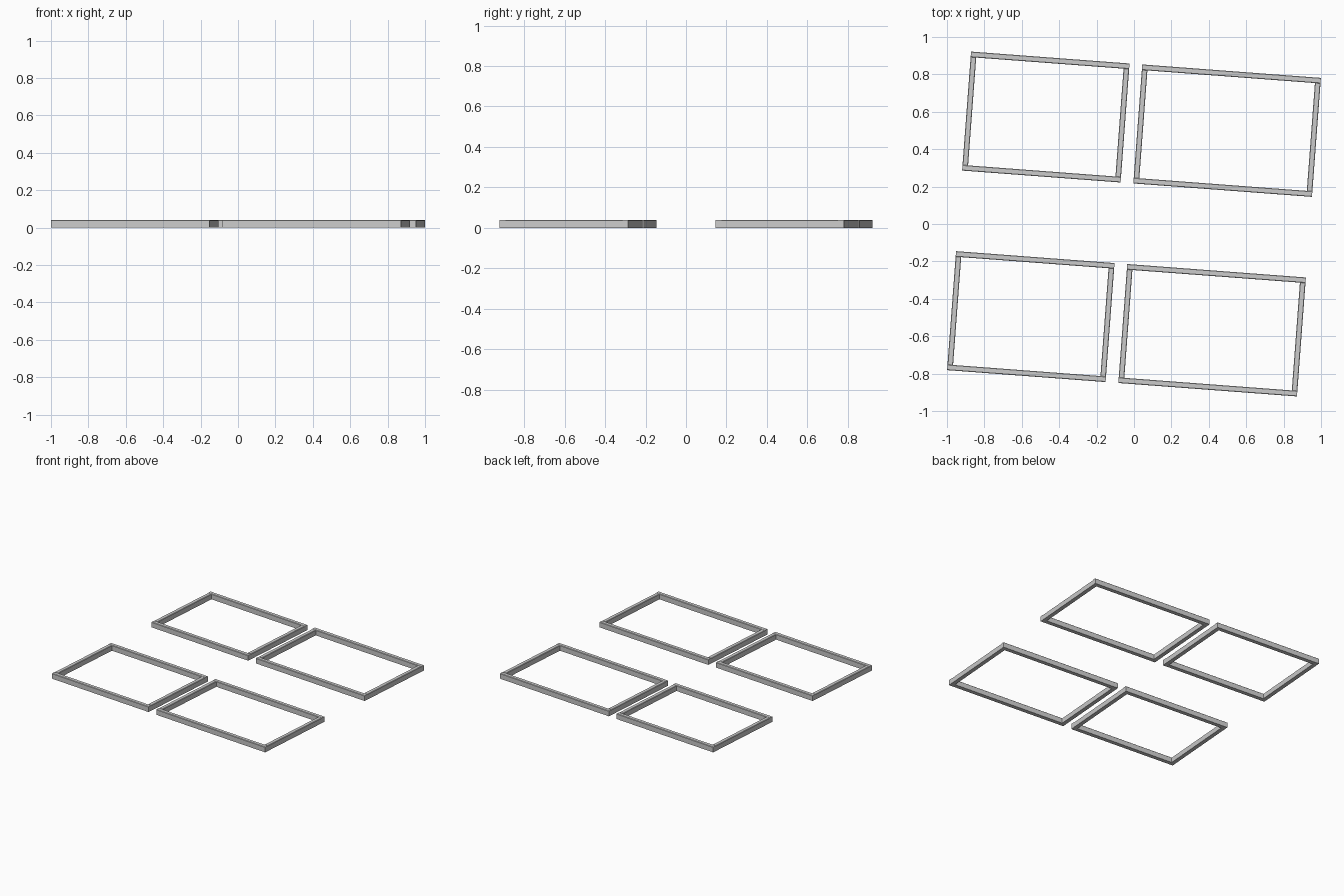
import bpy, bmesh
from math import radians
from mathutils import Matrix, Vector

if "Cube" in bpy.data.objects:
    bpy.data.objects.remove(bpy.data.objects["Cube"])

KERB_W, KERB_H, STONE, CHAMFER = 0.03, 0.04, 0.213, 0.003
TURN = Matrix.Rotation(radians(-4.3), 4, 'Z')


def add_stone(bm, x0, x1, y0, y1):
    """One kerb stone as a plain block standing on z = 0."""
    centre = Vector(((x0 + x1) / 2, (y0 + y1) / 2, KERB_H / 2))
    size = Matrix.Diagonal((x1 - x0, y1 - y0, KERB_H, 1))
    bmesh.ops.create_cube(bm, size=1, matrix=TURN @ Matrix.Translation(centre) @ size)


def spans(a, b):
    """Split a run into stones, the last one taking the remainder."""
    cuts = [a]
    while b - cuts[-1] > STONE * 1.25:
        cuts.append(cuts[-1] + STONE)
    cuts.append(b)
    return zip(cuts, cuts[1:])


def kerb_frame(name, x0, x1, y0, y1):
    bm = bmesh.new()
    # long sides
    for a, b in spans(x0, x1):
        add_stone(bm, a, b, y0, y0 + KERB_W)
        add_stone(bm, a, b, y1 - KERB_W, y1)
    # short sides, fitted between the long ones
    for a, b in spans(y0 + KERB_W, y1 - KERB_W):
        add_stone(bm, x0, x0 + KERB_W, a, b)
        add_stone(bm, x1 - KERB_W, x1, a, b)
    # slightly worn edges along the top
    along = (TURN @ Vector((1, 0, 0)), TURN @ Vector((0, 1, 0)))
    edges = []
    for e in bm.edges:
        d = e.verts[1].co - e.verts[0].co
        if min(v.co.z for v in e.verts) > KERB_H * 0.9 and d.length > 0.035:
            edges.append(e)
    bmesh.ops.bevel(bm, geom=edges, offset=CHAMFER, segments=1, affect='EDGES')
    mesh = bpy.data.meshes.new(name)
    bm.to_mesh(mesh)
    bm.free()
    bpy.context.collection.objects.link(bpy.data.objects.new(name, mesh))


# four kerbed beds in two rows
for row, y0, y1 in (("front", -0.854, -0.216), ("back", 0.216, 0.854)):
    kerb_frame(row + "_left_kerb", -0.938, -0.088, y0, y1)
    kerb_frame(row + "_right_kerb", -0.020, 0.938, y0, y1)
